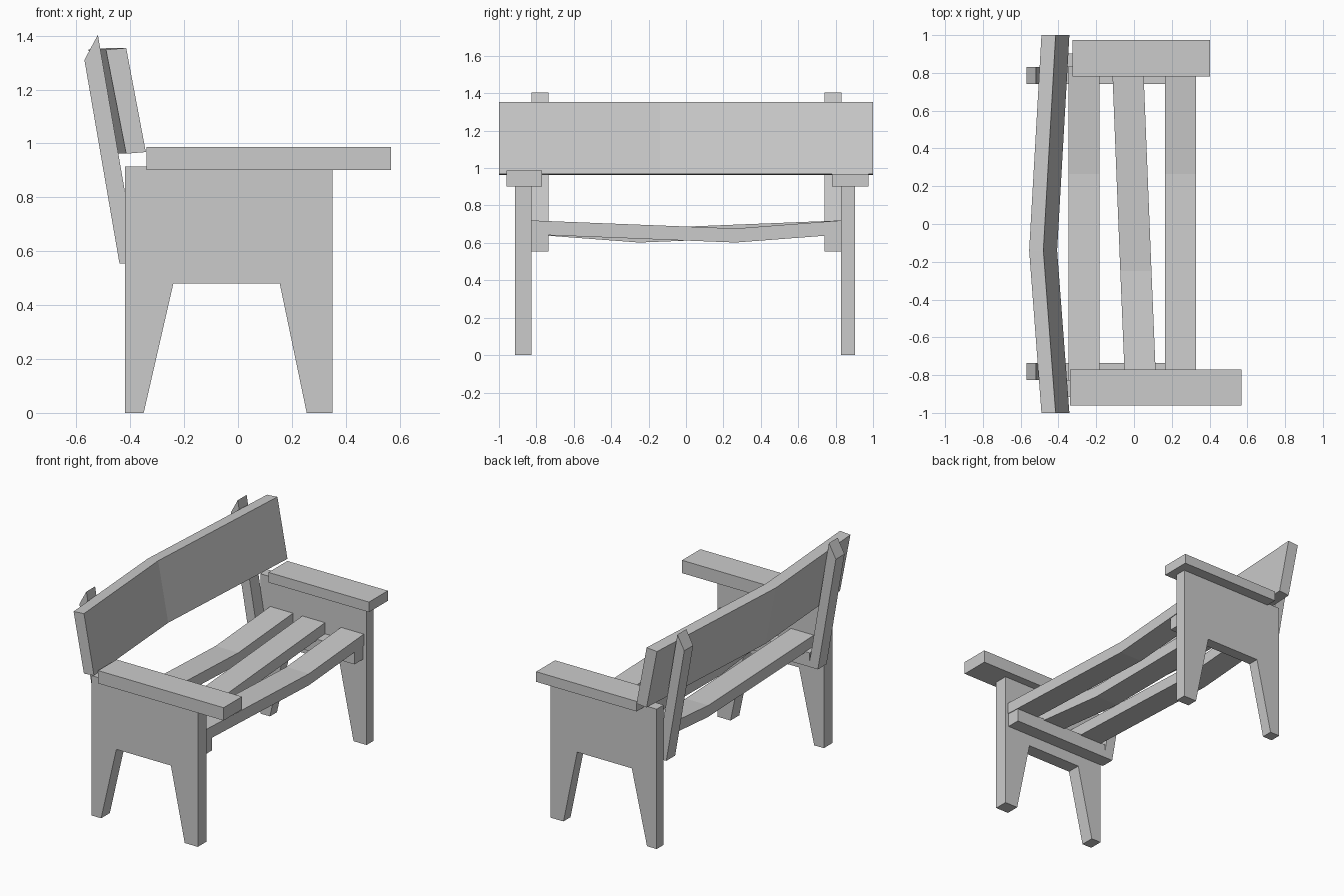
import bpy

if "Cube" in bpy.data.objects:
    bpy.data.objects.remove(bpy.data.objects["Cube"])


def loft(name, sections):
    """Solid through a row of equal-length polygon cross-sections."""
    n = len(sections[0])
    verts = [p for s in sections for p in s]
    faces = [list(range(n)), list(range(len(verts) - n, len(verts)))[::-1]]
    for k in range(len(sections) - 1):
        a, b = k * n, (k + 1) * n
        for i in range(n):
            j = (i + 1) % n
            faces.append((a + j, a + i, b + i, b + j))
    mesh = bpy.data.meshes.new(name)
    mesh.from_pydata(verts, [], faces)
    obj = bpy.data.objects.new(name, mesh)
    bpy.context.collection.objects.link(obj)
    # consistent outward normals
    import bmesh
    bm = bmesh.new()
    bm.from_mesh(mesh)
    bmesh.ops.recalc_face_normals(bm, faces=bm.faces)
    bm.to_mesh(mesh)
    bm.free()
    return obj


def extrude_y(name, profile, y0, y1):
    """XZ profile extruded along y."""
    return loft(name, [[(x, y, z) for x, z in profile] for y in (y0, y1)])


def box(name, x0, x1, y0, y1, z0, z1):
    return extrude_y(name, [(x0, z0), (x1, z0), (x1, z1), (x0, z1)], y0, y1)


def slat(name, stations, width=0.165):
    """Seat board bent at its middle station (centre x, y, bottom z)."""
    w, t = width / 2, 0.075
    return loft(name, [[(x - w, y, z), (x + w, y, z), (x + w, y, z + t), (x - w, y, z + t)]
                       for x, y, z in stations])


# Side panels with the leg cut-out
side = [(-0.42, 0), (-0.35, 0), (-0.24, 0.48), (0.155, 0.48),
        (0.255, 0), (0.35, 0), (0.35, 0.915), (-0.42, 0.915)]
extrude_y("left_side_panel", side, -0.915, -0.825)
extrude_y("right_side_panel", side, 0.83, 0.903)

# Armrests
box("left_armrest", -0.34, 0.568, -0.96, -0.77, 0.902, 0.986)
box("right_armrest", -0.325, 0.402, 0.78, 0.975, 0.902, 0.968)

# Back posts and seat support rails
post = [(-0.44, 0.555), (-0.374, 0.555), (-0.52, 1.403), (-0.57, 1.31)]
for label, y0, y1 in (("left", -0.825, -0.735), ("right", 0.74, 0.832)):
    extrude_y(label + "_back_post", post, y0, y1)
    box(label + "_seat_rail", -0.38, 0.325, y0, y1, 0.555, 0.647)

# Bent backrest board
back = [(-0.415, 0.962), (-0.342, 0.968), (-0.415, 1.354), (-0.49, 1.348)]
loft("backrest", [[(x + dx, y, z) for x, z in back]
                  for y, dx in ((-1, 0), (-0.14, -0.065), (1, 0))])

# Sagging seat slats, the middle one turned round and slightly askew
for name, x in (("back_slat", -0.265), ("front_slat", 0.247)):
    slat(name, [(x, -0.826, 0.645), (x, 0.265, 0.602), (x, 0.83, 0.645)])
slat("middle_slat", [(0.034, -0.826, 0.645), (0.01, -0.25, 0.602), (-0.033, 0.83, 0.645)])
